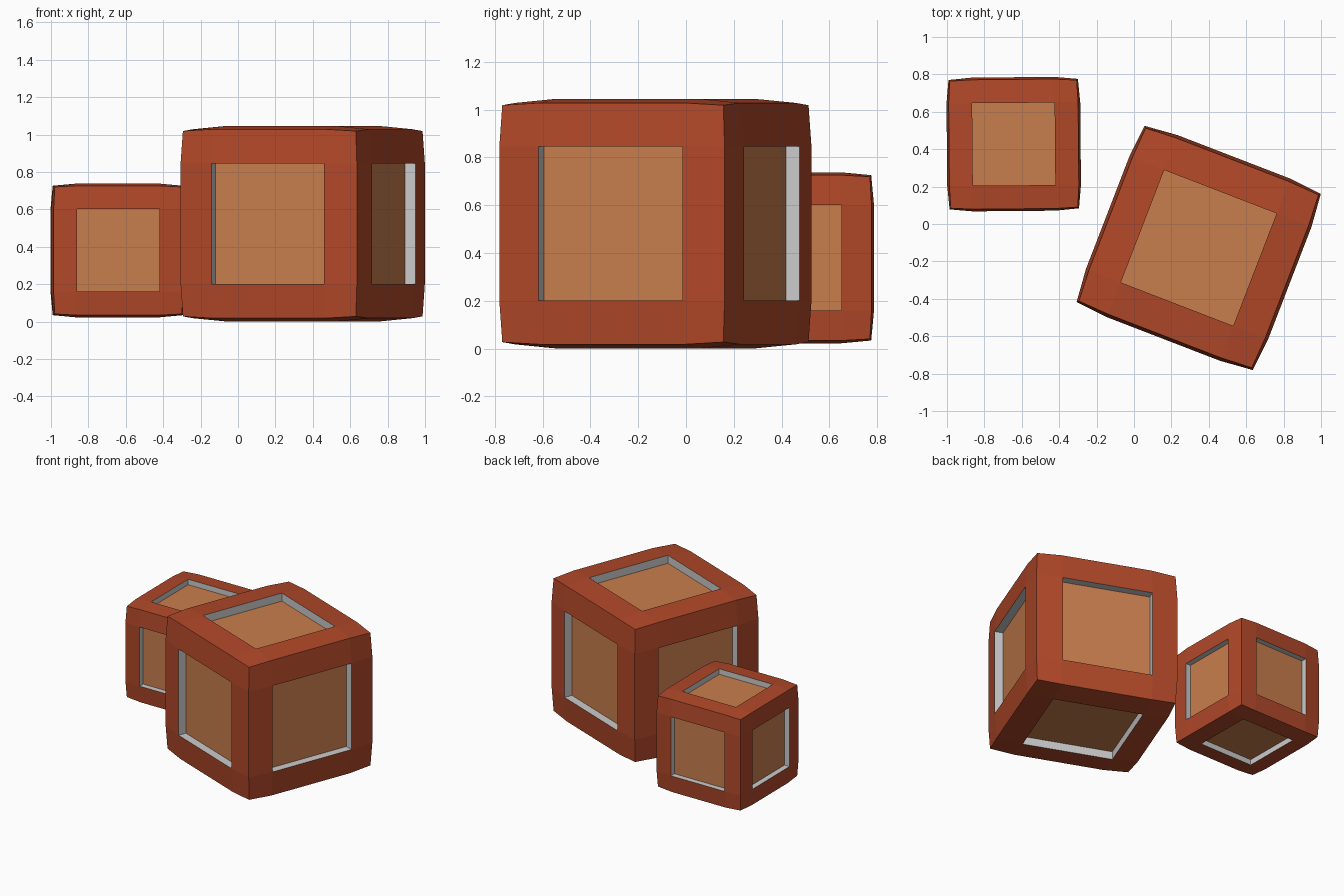
import bpy, bmesh
from math import radians, pi
from mathutils import Matrix, Vector

if "Cube" in bpy.data.objects:
    bpy.data.objects.remove(bpy.data.objects["Cube"])

# Unit block proportions (half sizes)
CORNER, EDGE, RIM = 0.4955, 0.505, 0.522   # slightly bulging shell
OPEN, DEPTH = 0.322, 0.06                  # square recess in each face


def material(name, color):
    m = bpy.data.materials.new(name)
    m.diffuse_color = (*color, 1)
    m.use_nodes = True
    m.node_tree.nodes["Principled BSDF"].inputs["Base Color"].default_value = m.diffuse_color
    return m


RED = material("red_brown", (0.44, 0.065, 0.022))
TAN = material("tan", (0.58, 0.21, 0.075))

# Rotations that carry the +z face to all six sides
SIDES = [Matrix.Rotation(a, 3, 'X') for a in (0, pi / 2, pi, -pi / 2)]
SIDES += [Matrix.Rotation(a, 3, 'Y') for a in (pi / 2, -pi / 2)]


def shell_point(i, j):
    # 4 x 4 grid on one face: outer corners, edge points and raised rim
    oi, oj = i in (0, 3), j in (0, 3)
    if oi and oj:
        h, s, t = CORNER, CORNER, CORNER
    elif oi or oj:
        h, s, t = EDGE, (EDGE if oi else OPEN), (EDGE if oj else OPEN)
    else:
        h, s, t = RIM, OPEN, OPEN
    return Vector((s if i > 1 else -s, t if j > 1 else -t, h))


def frame_quads():
    for i in range(3):
        for j in range(3):
            if (i, j) != (1, 1):
                yield [shell_point(a, b) for a, b in
                       ((i, j), (i + 1, j), (i + 1, j + 1), (i, j + 1))]


def square(z):
    return [Vector((x * OPEN, y * OPEN, z)) for x, y in
            ((-1, -1), (1, -1), (1, 1), (-1, 1))]


def wall_quads():
    top, low = square(RIM), square(RIM - DEPTH)
    for k in range(4):
        n = (k + 1) % 4
        yield [top[k], top[n], low[n], low[k]]


def part(name, quads, mat, place):
    bm = bmesh.new()
    for rot in SIDES:
        for q in quads:
            bm.faces.new([bm.verts.new(rot @ p) for p in q])
    bmesh.ops.remove_doubles(bm, verts=bm.verts, dist=1e-4)
    mesh = bpy.data.meshes.new(name)
    bm.to_mesh(mesh)
    bm.free()
    if mat:
        mesh.materials.append(mat)
    ob = bpy.data.objects.new(name, mesh)
    ob.matrix_world = place
    bpy.context.collection.objects.link(ob)


def block(prefix, center, size, turn):
    place = (Matrix.Translation(center) @ Matrix.Rotation(radians(turn), 4, 'Z')
             @ Matrix.Scale(size, 4))
    part(prefix + "_frame", list(frame_quads()), RED, place)
    part(prefix + "_recess_walls", list(wall_quads()), None, place)
    part(prefix + "_panels", [square(RIM - DEPTH)], TAN, place)


block("large_block", (0.346, -0.128, 0.523), 1.0, -21.1)
block("small_block", (-0.643, 0.427, 0.38), 0.685, 0.5)
